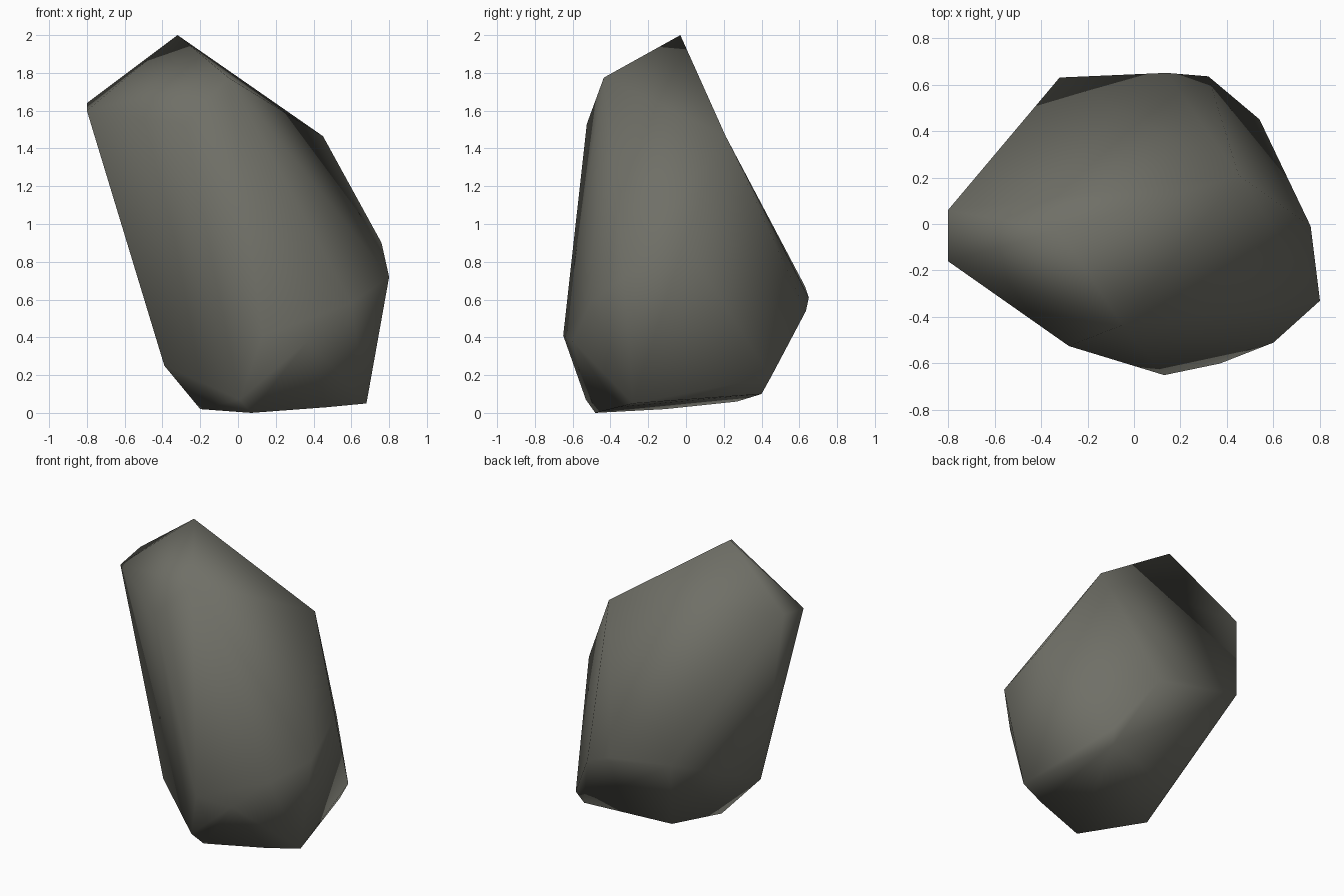
import bpy, bmesh, math

if "Cube" in bpy.data.objects:
    bpy.data.objects.remove(bpy.data.objects["Cube"])

# Corner points of the boulder, grouped by region; the hull makes the facets
peak = (-.32, -.03, 2.0)
shoulder = [(-.80, .06, 1.64), (-.80, -.16, 1.60), (-.05, -.435, 1.775), (.45, .21, 1.465)]
front = [(-.28, -.525, 1.53), (.13, -.65, .41), (.37, -.60, .38), (.60, -.51, .58)]
right = [(.76, -.01, .90), (.80, -.33, .72)]
back = [(-.32, .63, .67), (.14, .65, .61), (.32, .635, .54), (.54, .45, .19)]
base = [(.51, .40, .10), (-.08, .27, .06), (-.20, -.11, .02), (-.39, -.27, .25),
        (.01, -.53, .07), (.07, -.48, 0), (.47, -.36, .03), (.68, -.28, .05)]

# Boulder body
bm = bmesh.new()
ring = [bm.verts.new(p) for p in shoulder]
for p in front + right + back + base:
    bm.verts.new(p)
bmesh.ops.convex_hull(bm, input=bm.verts[:])
loose = [v for v in bm.verts if not v.link_faces]
bmesh.ops.delete(bm, geom=loose, context='VERTS')

# Peak: open the flat top between the shoulder points and raise it
top = [f for f in bm.faces if all(v in ring for v in f.verts)]
bmesh.ops.delete(bm, geom=top, context='FACES')
tip = bm.verts.new(peak)
for e in [e for e in bm.edges if e.is_boundary]:
    bm.faces.new((*e.verts, tip))
bmesh.ops.recalc_face_normals(bm, faces=bm.faces[:])
mesh = bpy.data.meshes.new("boulder")
bm.to_mesh(mesh)
bm.free()
boulder = bpy.data.objects.new("boulder", mesh)
bpy.context.collection.objects.link(boulder)

# Stone colour
stone = bpy.data.materials.new("grey stone")
stone.diffuse_color = (.16, .16, .135, 1)
stone.use_nodes = True
stone.node_tree.nodes["Principled BSDF"].inputs["Base Color"].default_value = stone.diffuse_color
mesh.materials.append(stone)

# Smooth shading over the whole stone
bpy.context.view_layer.objects.active = boulder
boulder.select_set(True)
bpy.ops.object.shade_smooth_by_angle(angle=math.pi)
